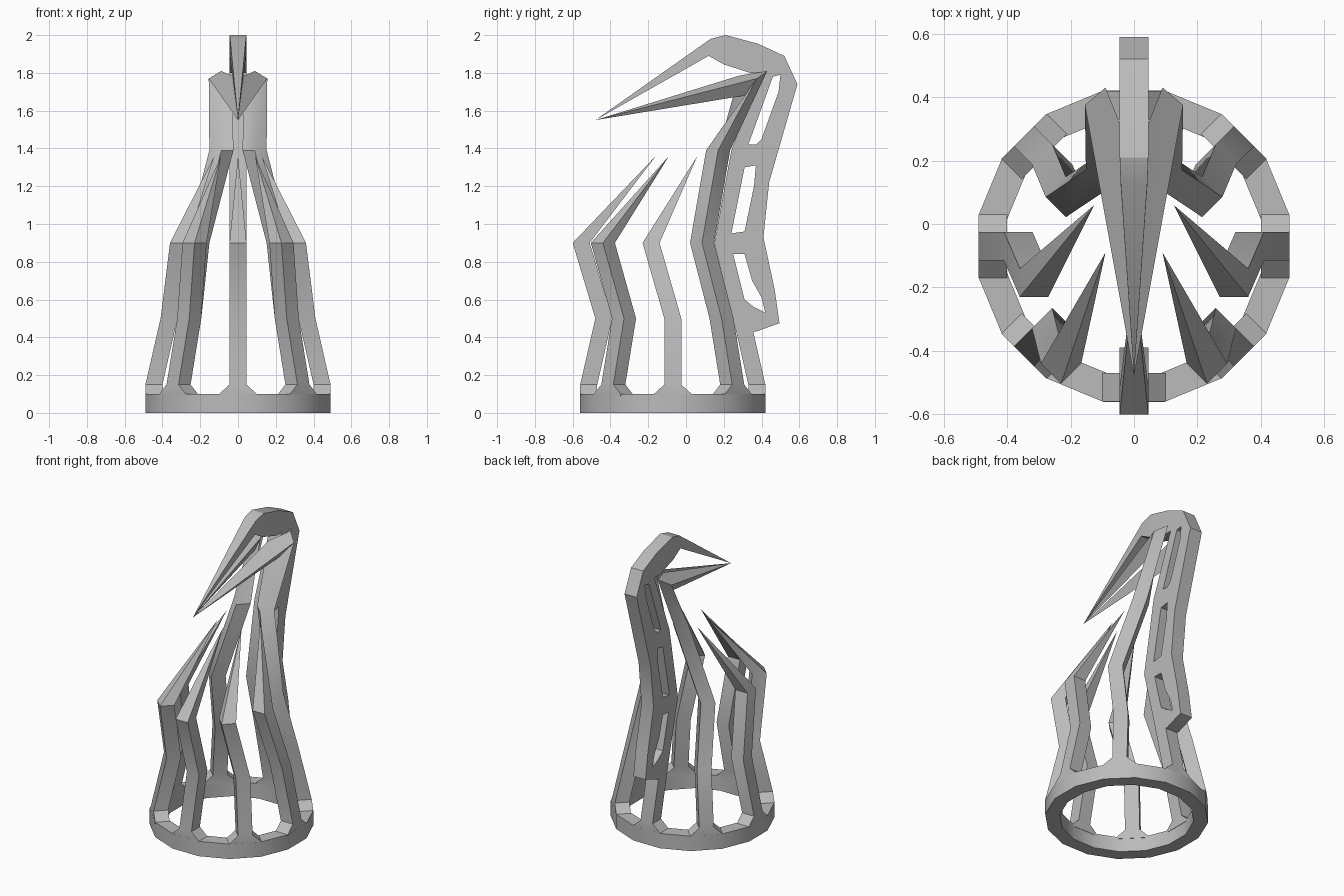
import bpy, bmesh
from math import radians, pi, cos, sin
from mathutils import Vector

cube = bpy.data.objects.get("Cube")
if cube:
    bpy.data.objects.remove(cube, do_unlink=True)

grey = bpy.data.materials.new("plain_grey")
grey.use_nodes = True
colour = (0.5, 0.5, 0.5, 1)
grey.diffuse_color = colour
grey.node_tree.nodes["Principled BSDF"].inputs["Base Color"].default_value = colour

CY = -0.07      # centre of the base ring
HALF = 0.045    # half thickness of every bar


def finish(obj):
    obj.data.materials.clear()
    obj.data.materials.append(grey)
    bpy.ops.object.select_all(action='DESELECT')
    obj.select_set(True)
    bpy.context.view_layer.objects.active = obj
    bpy.ops.object.shade_smooth_by_angle(angle=radians(30))


def loft(name, sections, tip=None, closed=False):
    """Skin matching loops of points, ending in a cap, a tip or the first loop."""
    bm = bmesh.new()
    loops = [[bm.verts.new(p) for p in s] for s in sections]
    n = len(loops[0])
    pairs = list(zip(loops, loops[1:]))
    if closed:
        pairs.append((loops[-1], loops[0]))
    for a, b in pairs:
        for i in range(n):
            j = (i + 1) % n
            bm.faces.new((a[i], a[j], b[j], b[i]))
    if not closed:
        bm.faces.new(loops[0])
        if tip:
            t = bm.verts.new(tip)
            for i in range(n):
                bm.faces.new((loops[-1][i], loops[-1][(i + 1) % n], t))
        else:
            bm.faces.new(loops[-1])
    bmesh.ops.recalc_face_normals(bm, faces=bm.faces)
    mesh = bpy.data.meshes.new(name)
    bm.to_mesh(mesh)
    bm.free()
    obj = bpy.data.objects.new(name, mesh)
    bpy.context.collection.objects.link(obj)
    finish(obj)
    return obj


def square(angle, x, y, z, wide=HALF):
    """Horizontal bar section turned to face outwards at the angle."""
    out = Vector((cos(angle), sin(angle), 0))
    side = Vector((-sin(angle), cos(angle), 0))
    c = Vector((x, y, z))
    return [c + out * HALF * u + side * wide * v
            for u, v in ((1, -1), (1, 1), (-1, 1), (-1, -1))]


def foot(angle):
    """Flared foot and the lower, inward leaning length of a post."""
    steps = ((0.445, 0.09, 0.10), (0.445, 0.10, 0.10),
             (0.445, 0.15, HALF), (0.365, 0.50, HALF))
    return [square(angle, r * cos(angle), CY + r * sin(angle), z, w)
            for r, z, w in steps]


def mirrored(name, sections, tip):
    for side, sx in (("left", 1), ("right", -1)):
        flip = lambda p: (p[0] * sx, p[1], p[2])
        loft(side + "_" + name, [[flip(p) for p in s] for s in sections], flip(tip))


# Base ring
def circle(r, z):
    return [(r * cos((k + 0.5) * pi / 8), CY + r * sin((k + 0.5) * pi / 8), z)
            for k in range(16)]

loft("base_ring", [circle(0.5, 0), circle(0.5, 0.1), circle(0.41, 0.1), circle(0.41, 0)],
     closed=True)

# Pointed posts at the front and sides
front = radians(-90)
loft("front_spike", foot(front) + [square(front, 0, -0.555, 0.9)], (0, -0.16, 1.36))
diag = radians(-45)
mirrored("front_corner_spike", foot(diag) + [square(diag, 0.23, -0.44, 0.9)],
         (0.09, -0.09, 1.36))
mirrored("side_spike", foot(0) + [square(0, 0.315, -0.185, 0.9)], (0.125, 0.06, 1.36))

# Tall back posts that bend forward into the lower beak
diag = radians(45)
bend = [(0.155, 0.375, 1.77), (0.09, 0.43, 1.81), (0.03, 0.28, 1.785), (0.09, 0.31, 1.68)]
upright = foot(diag) + [square(diag, 0.215, 0.085, 0.9), square(diag, 0.088, 0.17, 1.39)]
# Section corners run right, back, left, front to match the bend
order = [sorted(range(4), key=lambda i, s=s: -s[i].x)[0] for s in upright[-1:]][0]
top = [bend[1], bend[2], bend[3], bend[0]]
corners = upright[-1]
# Pair each bend corner with the upright corner lying in the same direction
dirs = {"right": max(range(4), key=lambda i: corners[i].x - abs(corners[i].y - 0.17)),
        "left": min(range(4), key=lambda i: corners[i].x + abs(corners[i].y - 0.17)),
        "back": max(range(4), key=lambda i: corners[i].y),
        "front": min(range(4), key=lambda i: corners[i].y)}
for key, point in zip(("right", "back", "left", "front"), bend):
    top[dirs[key]] = point
mirrored("tall_post_and_lower_beak", upright + [top], (0, -0.48, 1.55))

# Back post foot
loft("back_foot", foot(radians(90)))

# Slotted spine plate, drawn in side profile
outline = [(.265, .43), (.37, .43), (.495, .475), (.47, .65), (.41, .93), (.44, 1.22),
           (.59, 1.74), (.52, 1.89), (.38, 1.955), (.21, 2), (.2, 1.845), (.34, 1.8),
           (.4, 1.8), (.24, 1.39), (.15, .9), (.25, .5)]
slots = [[(.25, .84), (.31, .84), (.35, .7), (.4, .61), (.42, .53), (.36, .56), (.31, .6)],
         [(.24, .95), (.31, .96), (.36, 1.2), (.37, 1.31), (.31, 1.3)],
         [(.33, 1.42), (.37, 1.42), (.4, 1.45), (.49, 1.7), (.5, 1.79), (.46, 1.78)]]
curve = bpy.data.curves.new("spine_plate", 'CURVE')
curve.dimensions = '2D'
curve.fill_mode = 'BOTH'
curve.extrude = HALF
for loop in [outline] + slots:
    spline = curve.splines.new('POLY')
    spline.points.add(len(loop) - 1)
    for p, (y, z) in zip(spline.points, loop):
        p.co = (y, z, 0, 1)
    spline.use_cyclic_u = True
spine = bpy.data.objects.new("spine_plate", curve)
spine.rotation_euler = (radians(90), 0, radians(90))
bpy.context.collection.objects.link(spine)
bpy.ops.object.select_all(action='DESELECT')
spine.select_set(True)
bpy.context.view_layer.objects.active = spine
bpy.ops.object.convert(target='MESH')
spine = bpy.context.object
bm = bmesh.new()
bm.from_mesh(spine.data)
bmesh.ops.remove_doubles(bm, verts=bm.verts, dist=0.0005)
bmesh.ops.recalc_face_normals(bm, faces=bm.faces)
bm.to_mesh(spine.data)
bm.free()
finish(spine)


# Upper beak
def upright_section(w, back, low):
    return [(-w, *back), (w, *back), (w, *low), (-w, *low)]

loft("upper_beak", [upright_section(HALF, (0.21, 2), (0.2, 1.845)),
                    upright_section(0.042, (0.13, 1.98), (0.12, 1.89))], (0, -0.48, 1.55))
